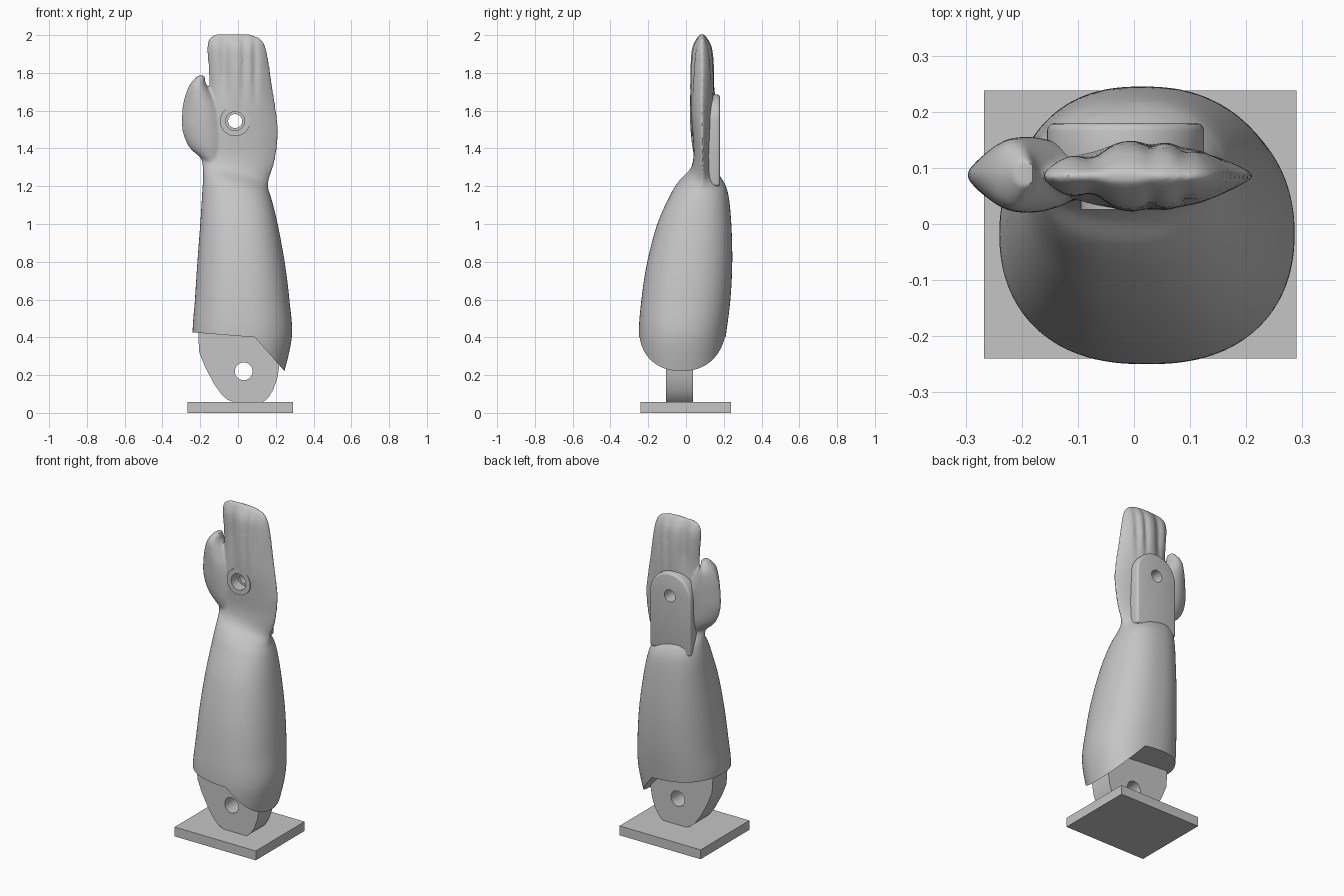
import bpy, bmesh, math
from mathutils import Vector

cube = bpy.data.objects.get("Cube")
if cube:
    bpy.data.objects.remove(cube, do_unlink=True)

grey = bpy.data.materials.new("plain_grey")
grey.use_nodes = True
tone = (0.56, 0.56, 0.56, 1)
grey.diffuse_color = tone
grey.node_tree.nodes["Principled BSDF"].inputs["Base Color"].default_value = tone


def finish_mesh(name, bm):
    bmesh.ops.recalc_face_normals(bm, faces=bm.faces)
    mesh = bpy.data.meshes.new(name)
    bm.to_mesh(mesh)
    bm.free()
    mesh.materials.append(grey)
    obj = bpy.data.objects.new(name, mesh)
    bpy.context.collection.objects.link(obj)
    return obj


def prism(name, outline, front, back):
    """Extrude an x,z outline along y."""
    bm = bmesh.new()
    face = bm.faces.new([bm.verts.new((x, front, z)) for x, z in outline])
    extruded = bmesh.ops.extrude_face_region(bm, geom=[face])["geom"]
    moved = [v for v in extruded if isinstance(v, bmesh.types.BMVert)]
    bmesh.ops.translate(bm, verts=moved, vec=(0, back - front, 0))
    return finish_mesh(name, bm)


def arc(x, z, radius, start=0, end=360, steps=48):
    angles = [math.radians(start + (end - start) * i / steps) for i in range(steps)]
    return [(x + radius * math.cos(a), z + radius * math.sin(a)) for a in angles]


def apply(obj, kind, **settings):
    mod = obj.modifiers.new(kind.title(), kind)
    for key, value in settings.items():
        setattr(mod, key, value)
    bpy.ops.object.select_all(action="DESELECT")
    bpy.context.view_layer.objects.active = obj
    obj.select_set(True)
    bpy.ops.object.modifier_apply(modifier=mod.name)


def cut(obj, outline):
    cutter = prism("cutter", outline, -1, 1)
    cutter.hide_render = True
    apply(obj, "BOOLEAN", operation="DIFFERENCE", solver="EXACT", object=cutter)
    bpy.data.objects.remove(cutter, do_unlink=True)


def smooth(obj, degrees=35):
    bpy.ops.object.select_all(action="DESELECT")
    bpy.context.view_layer.objects.active = obj
    obj.select_set(True)
    bpy.ops.object.shade_smooth_by_angle(angle=math.radians(degrees))


def spline(rows, steps=6):
    """Catmull-Rom sampling of section rows."""
    rows = [Vector(r) for r in rows]
    out = []
    for i in range(len(rows) - 1):
        a, b, c = rows[max(i - 1, 0)], rows[i], rows[i + 1]
        d = rows[min(i + 2, len(rows) - 1)]
        for k in range(steps):
            t = k / steps
            out.append(b + 0.5 * t * ((c - a) + t * ((2 * a - 5 * b + 4 * c - d)
                       + t * (3 * (b - c) + d - a))))
    return out + [rows[-1]]


def finger_groove(x, z):
    ramp = min(max((z - 1.6) / 0.2, 0), 1)
    valleys = ((-0.075, 0.03, 0.4), (0.03, 0.014, 0.22), (0.09, 0.014, 0.22))
    return 1 - ramp * sum(d * math.exp(-((x - c) / w) ** 2) for c, w, d in valleys)


def loft(bm, rows, power, sides=72):
    """Rows hold z, right x, left x, front y, back y and edge roundness."""
    rings = []
    for z, x0, x1, y0, y1, edge in spline(rows):
        ring = []
        for i in range(sides):
            a = math.tau * i / sides
            u = math.cos(a)
            v = max(1 - abs(u) ** power, 0) ** edge
            v = math.copysign(v, math.sin(a))
            x = (x0 + x1) / 2 + u * (x1 - x0) / 2
            y = (y0 + y1) / 2 + v * (y1 - y0) / 2 * finger_groove(x, z)
            wrist = 0.04 * u * math.exp(-((z - 1.27) / 0.1) ** 2)
            ring.append(bm.verts.new((x, y, z - wrist)))
        rings.append(ring)
    for low, high in zip(rings, rings[1:]):
        for i in range(sides):
            j = (i + 1) % sides
            bm.faces.new((low[i], low[j], high[j], high[i]))
    bm.faces.new(rings[0])
    bm.faces.new(rings[-1])


# Forearm and palm as one sculpted form, with the thumb blended in
arm_rows = [
    (0.18, -0.21, 0.235, -0.23, 0.18, 0.46),
    (0.4, -0.24, 0.285, -0.25, 0.21, 0.46),
    (0.6, -0.228, 0.272, -0.236, 0.235, 0.46),
    (0.8, -0.215, 0.247, -0.205, 0.245, 0.46),
    (1, -0.2, 0.21, -0.152, 0.24, 0.46),
    (1.15, -0.19, 0.175, -0.085, 0.225, 0.48),
    (1.22, -0.185, 0.16, -0.04, 0.2, 0.55),
    (1.28, -0.19, 0.165, 0.02, 0.155, 0.75),
    (1.36, -0.21, 0.2, 0.04, 0.135, 0.9),
    (1.48, -0.2, 0.216, 0.035, 0.137, 0.9),
    (1.6, -0.17, 0.203, 0.026, 0.142, 0.9),
    (1.72, -0.155, 0.184, 0.022, 0.148, 0.9),
    (1.84, -0.158, 0.166, 0.024, 0.148, 0.8),
    (1.93, -0.164, 0.148, 0.032, 0.138, 0.75),
    (1.98, -0.153, 0.12, 0.055, 0.115, 0.7),
    (2.005, -0.12, 0.06, 0.076, 0.094, 0.7),
]
thumb_rows = [
    (1.3, -0.18, -0.08, 0.06, 0.11, 0.8),
    (1.4, -0.26, -0.06, 0.035, 0.14, 0.8),
    (1.5, -0.296, -0.06, 0.024, 0.15, 0.8),
    (1.6, -0.296, -0.08, 0.02, 0.155, 0.8),
    (1.68, -0.28, -0.13, 0.022, 0.154, 0.7),
    (1.74, -0.253, -0.169, 0.03, 0.146, 0.6),
    (1.785, -0.215, -0.175, 0.065, 0.115, 0.6),
]
bm = bmesh.new()
loft(bm, arm_rows, 2.4)
loft(bm, thumb_rows, 2)
arm = finish_mesh("forearm_and_hand", bm)
apply(arm, "REMESH", mode="VOXEL", voxel_size=0.0075)
apply(arm, "SMOOTH", factor=0.5, iterations=5)

# Slanted elbow cut and palm hole
cut(arm, [(-0.5, 0.447), (0.09, 0.4), (0.26, 0.205), (0.5, -0.1), (-0.5, -0.1)])
hole_x, hole_z = -0.015, 1.545
cut(arm, arc(hole_x, hole_z, 0.05))
if not arm.data.materials:
    arm.data.materials.append(grey)
smooth(arm, 40)

# Raised collar around the palm hole
collar = prism("palm_collar", arc(hole_x, hole_z, 0.08), 0.026, 0.08)
cut(collar, arc(hole_x, hole_z, 0.05))
smooth(collar)

# Arched mounting plate on the back of the hand
arch = arc(hole_x, hole_z, 0.14, 0, 180, 32) + [(-0.155, hole_z), (-0.155, 1.2), (0.125, 1.2)]
plate = prism("back_plate", arch, 0.09, 0.18)
apply(plate, "BEVEL", width=0.014, segments=3, limit_method="ANGLE", angle_limit=math.radians(40))
cut(plate, arc(hole_x, hole_z, 0.037))
smooth(plate)

# Elbow tongue with its pivot hole
tongue_outline = [
    (-0.21, 0.55), (-0.21, 0.4), (-0.205, 0.32), (-0.175, 0.245), (-0.125, 0.15),
    (-0.085, 0.095), (-0.055, 0.07), (-0.02, 0.055), (0.13, 0.055), (0.16, 0.08),
    (0.185, 0.12), (0.207, 0.18), (0.22, 0.26), (0.22, 0.55),
]
tongue = prism("elbow_tongue", tongue_outline, -0.105, 0.037)
cut(tongue, arc(0.03, 0.22, 0.047))
smooth(tongue)

# Rectangular base
prism("base_plate", [(-0.267, 0), (0.29, 0), (0.29, 0.058), (-0.267, 0.058)], -0.24, 0.238)
